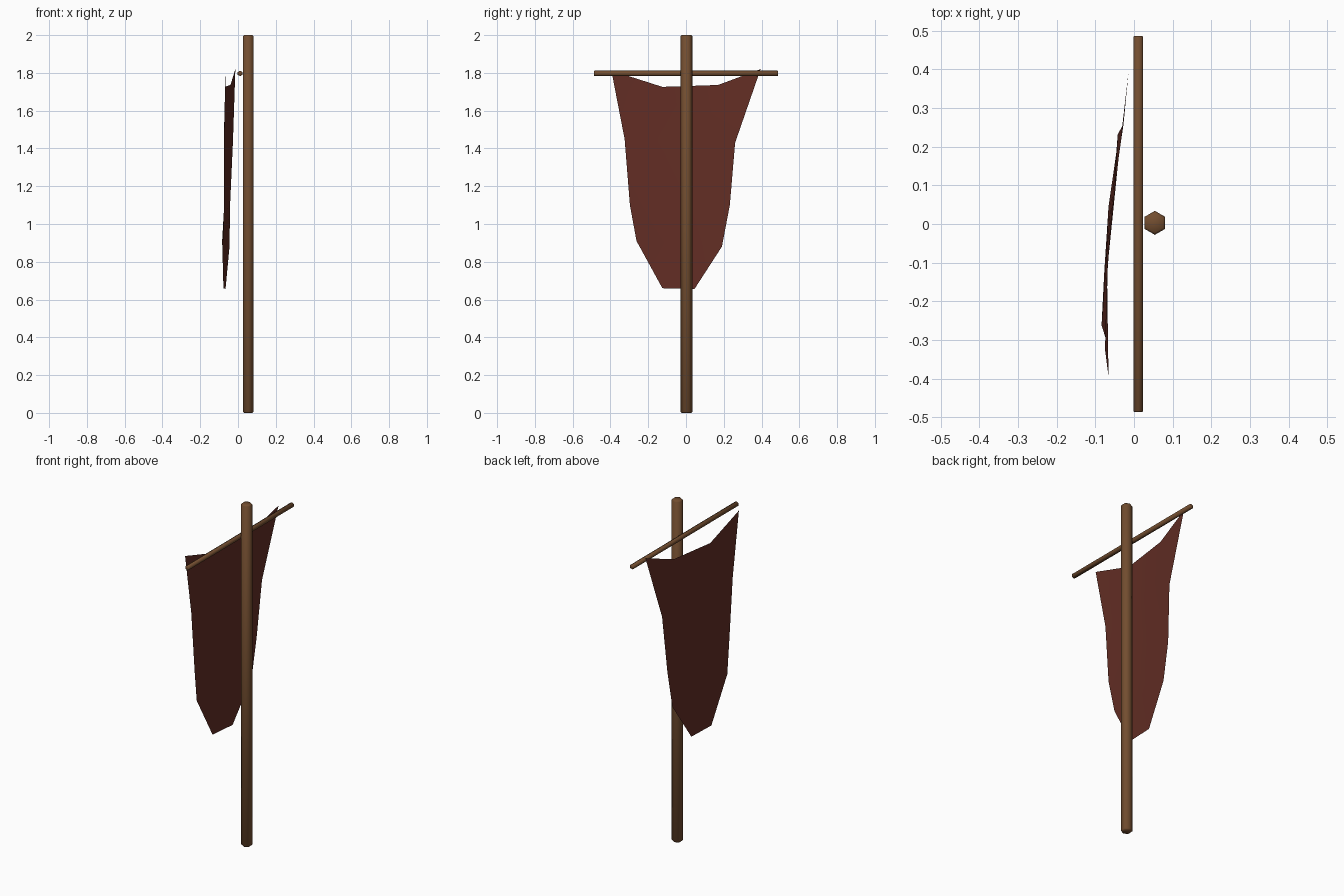
import bpy, bmesh, math
from mathutils import Matrix

if "Cube" in bpy.data.objects:
    bpy.data.objects.remove(bpy.data.objects["Cube"])


def material(name, rgb):
    m = bpy.data.materials.new(name)
    m.diffuse_color = (*rgb, 1)
    m.use_nodes = True
    m.node_tree.nodes["Principled BSDF"].inputs["Base Color"].default_value = m.diffuse_color
    return m


wood = material("brown wood", (0.17, 0.075, 0.029))
red = material("dark red cloth", (0.125, 0.027, 0.018))


def finish(name, bm, mat, smooth):
    me = bpy.data.meshes.new(name)
    bm.to_mesh(me)
    bm.free()
    me.materials.append(mat)
    for p in me.polygons:
        p.use_smooth = smooth
    ob = bpy.data.objects.new(name, me)
    bpy.context.collection.objects.link(ob)
    return ob


def rod(name, radius, length, chamfer, matrix):
    """Six-sided rod along z with slightly chamfered ends."""
    bm = bmesh.new()
    h = length / 2
    rings = []
    for z, r in ((-h, radius - chamfer), (-h + chamfer, radius),
                 (h - chamfer, radius), (h, radius - chamfer)):
        rings.append([bm.verts.new((r * math.cos(a), r * math.sin(a), z))
                      for a in (math.radians(30 + 60 * i) for i in range(6))])
    for lo, hi in zip(rings, rings[1:]):
        for i in range(6):
            j = (i + 1) % 6
            bm.faces.new((lo[i], lo[j], hi[j], hi[i]))
    bm.faces.new(rings[0][::-1])
    bm.faces.new(rings[-1])
    bm.transform(matrix)
    return finish(name, bm, wood, True)


# Upright pole and crossbar
rod("pole", 0.031, 2.0, 0.006, Matrix.Translation((0.054, 0.003, 1.0)))
rod("crossbar", 0.0145, 0.974, 0.003,
    Matrix.Translation((0.011, 0, 1.797)) @ Matrix.Rotation(math.pi / 2, 4, 'X'))

# Hanging cloth: rows of (x, y, z), four points across
rows = [
    [(-0.066, -0.395, 1.812), (-0.070, -0.125, 1.726), (-0.040, 0.170, 1.736), (-0.014, 0.395, 1.820)],
    [(-0.075, -0.325, 1.450), (-0.070, -0.115, 1.440), (-0.050, 0.100, 1.440), (-0.027, 0.260, 1.430)],
    [(-0.073, -0.297, 1.100), (-0.068, -0.115, 1.100), (-0.055, 0.075, 1.100), (-0.042, 0.232, 1.100)],
    [(-0.084, -0.262, 0.910), (-0.074, -0.120, 0.900), (-0.060, 0.055, 0.890), (-0.045, 0.190, 0.880)],
]
hem = [(-0.077, -0.125, 0.660), (-0.066, 0.045, 0.656)]
bm = bmesh.new()
grid = [[bm.verts.new(p) for p in row] for row in rows]
a, b = (bm.verts.new(p) for p in hem)
for up, dn in zip(grid, grid[1:]):
    for i in range(3):
        bm.faces.new((up[i], dn[i], dn[i + 1], up[i + 1]))
last = grid[-1]
bm.faces.new((last[0], a, last[1]))
bm.faces.new((last[1], a, b, last[2]))
bm.faces.new((last[2], b, last[3]))
finish("banner_cloth", bm, red, True)
